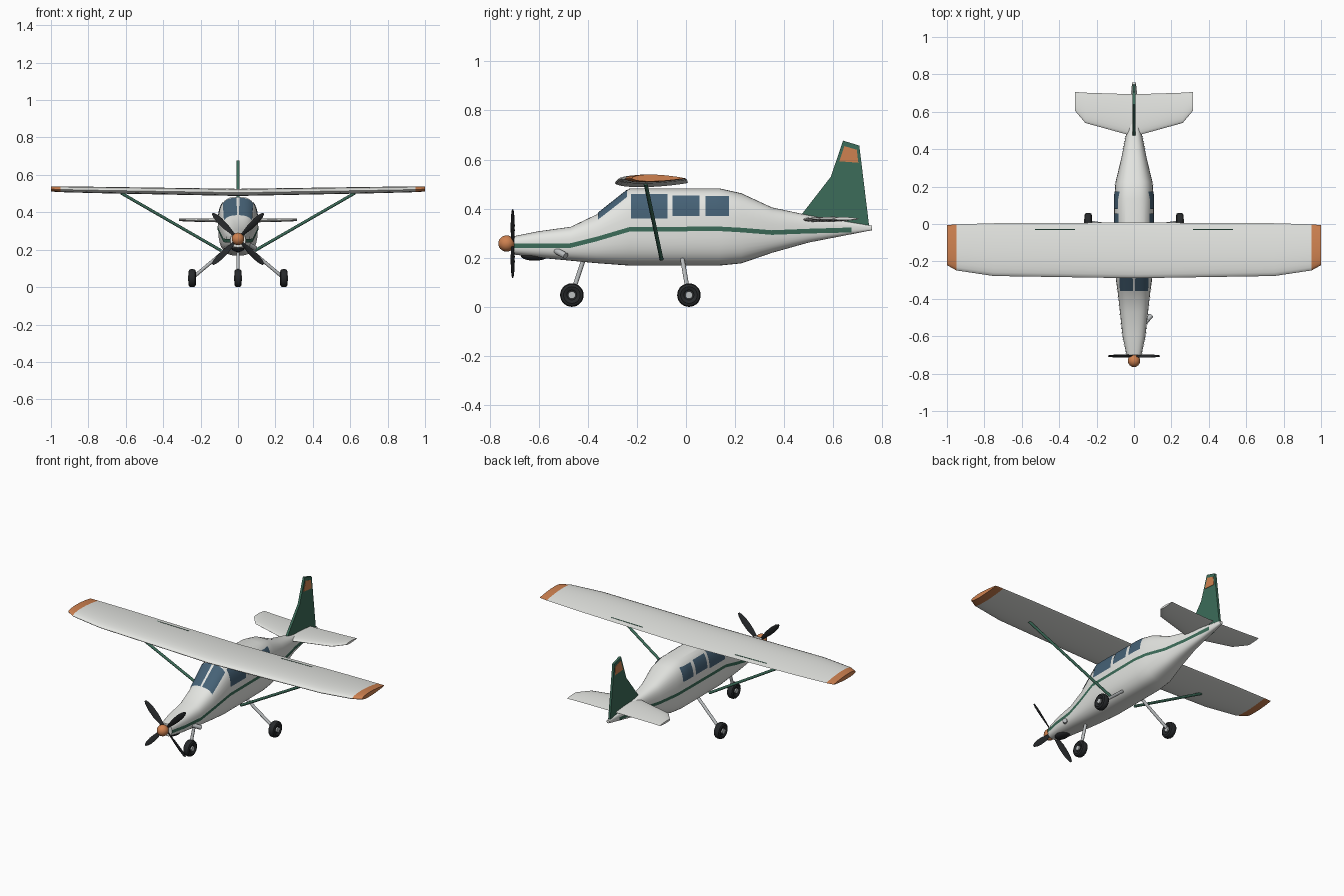
import bpy, bmesh, math
from mathutils import Vector, Matrix

if "Cube" in bpy.data.objects:
    bpy.data.objects.remove(bpy.data.objects["Cube"])

def material(name, rgb):
    m = bpy.data.materials.new(name)
    m.diffuse_color = (*rgb, 1)
    m.use_nodes = True
    m.node_tree.nodes["Principled BSDF"].inputs["Base Color"].default_value = m.diffuse_color
    return m

WHITE = material("white_paint", (0.78, 0.79, 0.76))
GREEN = material("green_paint", (0.045, 0.15, 0.10))
ORANGE = material("orange_paint", (0.62, 0.22, 0.08))
GLASS = material("blue_glass", (0.06, 0.12, 0.18))
DARK = material("dark_rubber", (0.02, 0.022, 0.024))
METAL = material("light_metal", (0.5, 0.52, 0.53))

def finish(name, bm, mat, recalc=True, angle=35):
    if recalc:
        bmesh.ops.recalc_face_normals(bm, faces=bm.faces[:])
    me = bpy.data.meshes.new(name)
    bm.to_mesh(me)
    bm.free()
    ob = bpy.data.objects.new(name, me)
    bpy.context.collection.objects.link(ob)
    me.materials.append(mat)
    bpy.ops.object.select_all(action='DESELECT')
    ob.select_set(True)
    bpy.context.view_layer.objects.active = ob
    bpy.ops.object.shade_smooth_by_angle(angle=math.radians(angle))
    return ob

def add_loft(bm, rings):
    vs = [[bm.verts.new(p) for p in r] for r in rings]
    n = len(vs[0])
    for a, b in zip(vs, vs[1:]):
        for i in range(n):
            bm.faces.new((a[i], a[(i + 1) % n], b[(i + 1) % n], b[i]))
    bm.faces.new(vs[0])
    bm.faces.new(vs[-1])

def loft(name, rings, mat):
    bm = bmesh.new()
    add_loft(bm, rings)
    return finish(name, bm, mat)

def rod(name, p, q, r, mat, seg=12, r2=None):
    p, q = Vector(p), Vector(q)
    m = Matrix.Translation((p + q) / 2) @ (q - p).to_track_quat('Z', 'Y').to_matrix().to_4x4()
    bm = bmesh.new()
    bmesh.ops.create_cone(bm, cap_ends=True, segments=seg, radius1=r, radius2=r2 or r,
                          depth=(q - p).length, matrix=m)
    return finish(name, bm, mat)

def ellipsoid(name, c, s, mat):
    bm = bmesh.new()
    bmesh.ops.create_uvsphere(bm, u_segments=24, v_segments=14, radius=1,
                              matrix=Matrix.Translation(c) @ Matrix.Diagonal((*s, 1)))
    return finish(name, bm, mat)

# fuselage stations: y, bottom, top, half width
ST = [(-.70, .213, .288, .040), (-.60, .200, .308, .061), (-.47, .188, .326, .075),
      (-.365, .178, .376, .087), (-.23, .168, .483, .106), (.135, .168, .483, .106),
      (.225, .177, .463, .099), (.35, .220, .405, .068), (.50, .262, .373, .038),
      (.757, .312, .331, .010)]
N = 2.8

def station(y):
    for a, b in zip(ST, ST[1:]):
        if y <= b[0]:
            t = (y - a[0]) / (b[0] - a[0])
            return [u + (v - u) * t for u, v in zip(a, b)]
    return ST[-1]

def spow(v, e):
    return math.copysign(abs(v) ** e, v)

def surf(y, a, off=0.0):
    _, zb, zt, w = station(y)
    return Vector(((w + off) * spow(math.sin(a), 2 / N), y,
                   (zb + zt) / 2 + ((zt - zb) / 2 + off) * spow(math.cos(a), 2 / N)))

def angle_at(y, z):
    _, zb, zt, _ = station(y)
    return math.acos(max(-1, min(1, spow((z - (zb + zt) / 2) / ((zt - zb) / 2), N / 2))))

loft("fuselage", [[surf(s[0], 2 * math.pi * i / 40) for i in range(40)] for s in ST], WHITE)

# patch lying on the skin; cols = (y, upper angle, lower angle)
def patch(name, cols, side, mat, rows=8):
    bm = bmesh.new()
    g = []
    for y, a0, a1 in cols:
        pts = [surf(y, a0 + (a1 - a0) * k / rows, .003) for k in range(rows + 1)]
        g.append([bm.verts.new((p.x * side, p.y, p.z)) for p in pts])
    for a, b in zip(g, g[1:]):
        for k in range(rows):
            f = bm.faces.new((a[k], a[k + 1], b[k + 1], b[k]))
            f.normal_update()
            if f.normal.x * side < 0:
                f.normal_flip()
    return finish(name, bm, mat, recalc=False)

def lerp(a, b, t):
    return a + (b - a) * t

STRIPE = [(-.70, .249), (-.60, .249), (-.47, .250), (-.365, .276), (-.23, .316), (.135, .318),
          (.225, .313), (.35, .303), (.50, .309), (.675, .314)]
WINDOWS = [(-.225, -.075, .360, .457), (-.055, .055, .370, .452), (.080, .175, .370, .449)]
for s, tag in ((1, "right"), (-1, "left")):
    patch(f"stripe_{tag}", [(y, angle_at(y, z + .009), angle_at(y, z - .009)) for y, z in STRIPE],
          s, GREEN, 2)
    for i, (y0, y1, z0, z1) in enumerate(WINDOWS):
        ys = [lerp(y0, y1, k / 5) for k in range(6)]
        patch(f"side_window_{i + 1}_{tag}", [(y, angle_at(y, z1), angle_at(y, z0)) for y in ys], s, GLASS)
    patch(f"windshield_{tag}", [(lerp(-.358, -.24, k / 4), math.radians(1.3),
          math.radians(lerp(50, 42, k / 4))) for k in range(5)], s, GLASS, 12)

# wing and tailplane: x, leading y, trailing y, centre z, thickness
def foil(x, y0, y1, z, t):
    pts = []
    for i in range(24):
        th = 2 * math.pi * i / 24
        c = (1 - math.cos(th)) / 2
        h = t * (1.1 * math.sqrt(c) * (1 - c) + .12 * math.sqrt(c * (1 - c))) * 1.2
        pts.append((x, lerp(y0, y1, c), z + (h if th < math.pi else -h * .85)
                    + (0.001 if i == 12 else 0)))
    return pts

def both_sides(secs):
    return [foil(-s[0], *s[1:]) for s in secs[:0:-1]] + [foil(*s) for s in secs]

WING = [(0, -.290, .008, .505, .036), (.75, -.278, .004, .518, .032), (.95, -.248, -.002, .522, .029)]
loft("wing", both_sides(WING), WHITE)
loft("tailplane", both_sides([(0, .465, .695, .355, .020), (.05, .482, .695, .355, .020),
                              (.26, .540, .702, .358, .016), (.315, .605, .706, .359, .012)]), WHITE)

# fin and its coloured panel
def plate(name, pts, half, mat):
    loft(name, [[(x, y, z) for y, z in pts] for x in (-half, half)], mat)

plate("fin", [(.47, .375), (.59, .53), (.64, .677), (.706, .657), (.747, .322)], .007, GREEN)
plate("fin_panel", [(.645, .655), (.696, .640), (.702, .587), (.625, .593)], .009, ORANGE)

# wheel: rounded tyre with a light hub
def wheel(name, x, y):
    c = Vector((x, y, .048))
    prof = [(-.013, .020), (-.018, .026), (-.020, .034), (-.016, .044), (-.007, .048),
            (.007, .048), (.016, .044), (.020, .034), (.018, .026), (.013, .020)]
    loft(name + "_tyre", [[c + Vector((d, r * math.cos(i * math.pi / 14), r * math.sin(i * math.pi / 14)))
                           for i in range(28)] for d, r in prof], DARK)
    rod(name + "_hub", c - Vector((.021, 0, 0)), c + Vector((.021, 0, 0)), .015, METAL, 16)

for s, tag in ((1, "right"), (-1, "left")):
    loft(f"wing_tip_{tag}", [foil(s * x, *r) for x, *r in (WING[-1], (1, -.22, -.006, .524, .026))], ORANGE)
    rod(f"wing_strut_{tag}", (s * .625, -.165, .503), (s * .09, -.10, .195), .008, GREEN)
    rod(f"main_gear_leg_{tag}", (s * .07, -.015, .195), (s * .24, .010, .052), .009, METAL)
    wheel(f"main_wheel_{tag}", s * .245, .012)
    # flap line on top of the wing
    rod(f"flap_line_{tag}", (s * .315, -.03, .5165), (s * .53, -.03, .5195), .003, GREEN, 8)

# nose gear, exhaust and intake
rod("nose_gear_leg", (0, -.415, .20), (0, -.463, .055), .009, METAL)
wheel("nose_wheel", 0, -.465)
rod("exhaust_pipe", (.05, -.535, .232), (.092, -.490, .208), .013, METAL)
ellipsoid("chin_intake", (0, -.617, .208), (.034, .056, .020), DARK)

# propeller and spinner
ellipsoid("spinner", (0, -.731, .258), (.033, .034, .033), ORANGE)
bm = bmesh.new()
for k in range(4):
    rot = Matrix.Translation((0, -.706, .258)) @ Matrix.Rotation(math.pi / 4 + k * math.pi / 2, 4, 'Y')
    rings = []
    for r, w, tw in ((.01, .007, 40), (.05, .012, 36), (.09, .018, 28), (.14, .018, 22),
                     (.175, .013, 18), (.193, .005, 16)):
        ca, sa = math.cos(math.radians(tw)), math.sin(math.radians(tw))
        ring = []
        for i in range(10):
            u, v = w * math.cos(i * math.pi / 5), .003 * math.sin(i * math.pi / 5)
            ring.append(rot @ Vector((u * ca - v * sa, u * sa + v * ca, r)))
        rings.append(ring)
    add_loft(bm, rings)
finish("propeller", bm, DARK)
